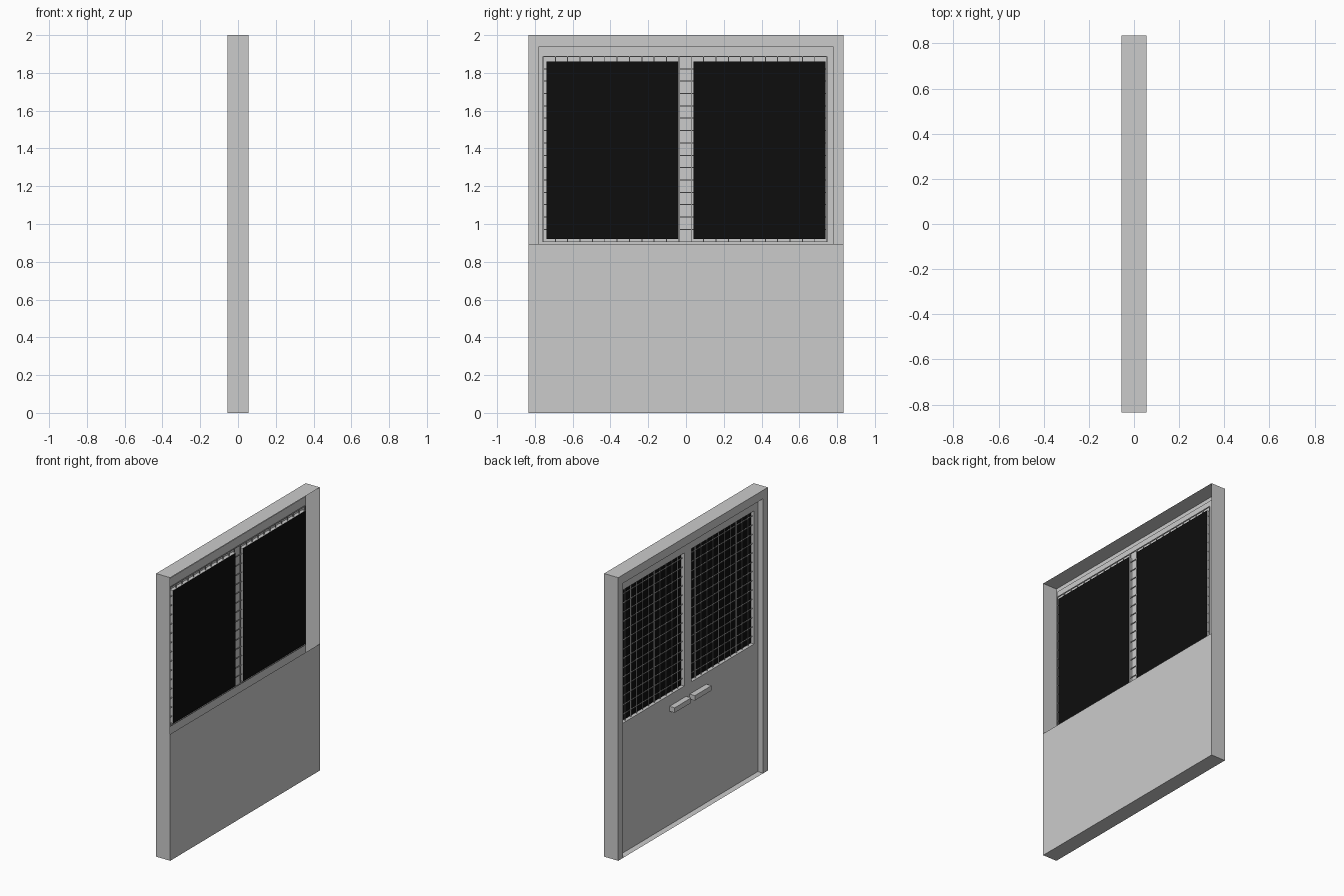
import bpy, bmesh

if "Cube" in bpy.data.objects:
    bpy.data.objects.remove(bpy.data.objects["Cube"])

X_FACE, X_LEAF, X_GLASS, X_BACK = -0.055, -0.015, 0.01, 0.055
OUTER = (-0.835, 0.835, 0.0, 2.0)       # y0, y1, z0, z1
INNER = (-0.78, 0.78, 0.0, 1.94)
WINDOWS = [(-0.738, -0.04, 0.92, 1.86), (0.04, 0.738, 0.92, 1.86)]


def finish(name, bm, colour=None):
    bmesh.ops.remove_doubles(bm, verts=bm.verts, dist=1e-5)
    bmesh.ops.recalc_face_normals(bm, faces=bm.faces)
    me = bpy.data.meshes.new(name)
    bm.to_mesh(me)
    bm.free()
    ob = bpy.data.objects.new(name, me)
    bpy.context.collection.objects.link(ob)
    if colour:
        mat = bpy.data.materials.new(name + "_material")
        mat.diffuse_color = colour
        mat.use_nodes = True
        mat.node_tree.nodes["Principled BSDF"].inputs["Base Color"].default_value = mat.diffuse_color
        me.materials.append(mat)
    return ob


def face(bm, pts):
    bm.faces.new([bm.verts.new(p) for p in pts])


def sheet(bm, rect, x):
    """Flat rectangle facing along x."""
    y0, y1, z0, z1 = rect
    face(bm, [(x, y0, z0), (x, y1, z0), (x, y1, z1), (x, y0, z1)])


def walls(bm, rect, xa, xb):
    """Four thin walls around a rectangle, running from xa to xb."""
    y0, y1, z0, z1 = rect
    c = [(y0, z0), (y1, z0), (y1, z1), (y0, z1)]
    for a, b in zip(c, c[1:] + c[:1]):
        face(bm, [(xa, *a), (xa, *b), (xb, *b), (xb, *a)])


def box(bm, lo, hi):
    sheet(bm, (lo[1], hi[1], lo[2], hi[2]), lo[0])
    sheet(bm, (lo[1], hi[1], lo[2], hi[2]), hi[0])
    walls(bm, (lo[1], hi[1], lo[2], hi[2]), lo[0], hi[0])


# Frame: thin hollow casing, front flange and step back to the leaf
bm = bmesh.new()
walls(bm, OUTER, X_FACE, X_BACK)
sheet(bm, (OUTER[0], INNER[0], 0, INNER[3]), X_FACE)
sheet(bm, (INNER[1], OUTER[1], 0, INNER[3]), X_FACE)
sheet(bm, (OUTER[0], INNER[0], INNER[3], OUTER[3]), X_FACE)
sheet(bm, (INNER[0], INNER[1], INNER[3], OUTER[3]), X_FACE)
sheet(bm, (INNER[1], OUTER[1], INNER[3], OUTER[3]), X_FACE)
walls(bm, (INNER[0], INNER[1], 0.003, INNER[3]), X_FACE, X_LEAF)
finish("door_frame", bm)

# Leaf: sheet with two window openings and their returns
bm = bmesh.new()
ys = [INNER[0], -0.738, -0.04, 0.04, 0.738, INNER[1]]
zs = [0.003, 0.92, 1.86, INNER[3]]
for i in range(5):
    for j in range(3):
        if not (j == 1 and i in (1, 3)):
            sheet(bm, (ys[i], ys[i + 1], zs[j], zs[j + 1]), X_LEAF)
for w in WINDOWS:
    walls(bm, w, X_LEAF, X_GLASS)
finish("door_leaf", bm)

# Solid lower panel on the back
bm = bmesh.new()
sheet(bm, (OUTER[0], OUTER[1], 0, 0.895), X_BACK)
finish("lower_panel", bm)

# Dark window panes
bm = bmesh.new()
for w in WINDOWS:
    sheet(bm, w, X_GLASS)
finish("window_panes", bm, (0.004, 0.004, 0.004, 1))

# Wire grid passing through both windows
bm = bmesh.new()
Y0, Y1, Z0, Z1, R = -0.757, 0.747, 0.906, 1.887, 0.0025
for i in range(24):
    y = Y0 + (Y1 - Y0) * i / 23
    box(bm, (-R, y - R, Z0), (R, y + R, Z1))
for j in range(16):
    z = Z0 + (Z1 - Z0) * j / 15
    box(bm, (-R, Y0, z - R), (R, Y1, z + R))
finish("wire_grid", bm)

# Pair of handles, open at the leaf side
bm = bmesh.new()
for y0, y1 in ((-0.205, -0.02), (0.02, 0.205)):
    r = (y0, y1, 0.805, 0.84)
    sheet(bm, r, X_FACE)
    walls(bm, r, X_FACE, X_LEAF)
finish("handles", bm)
